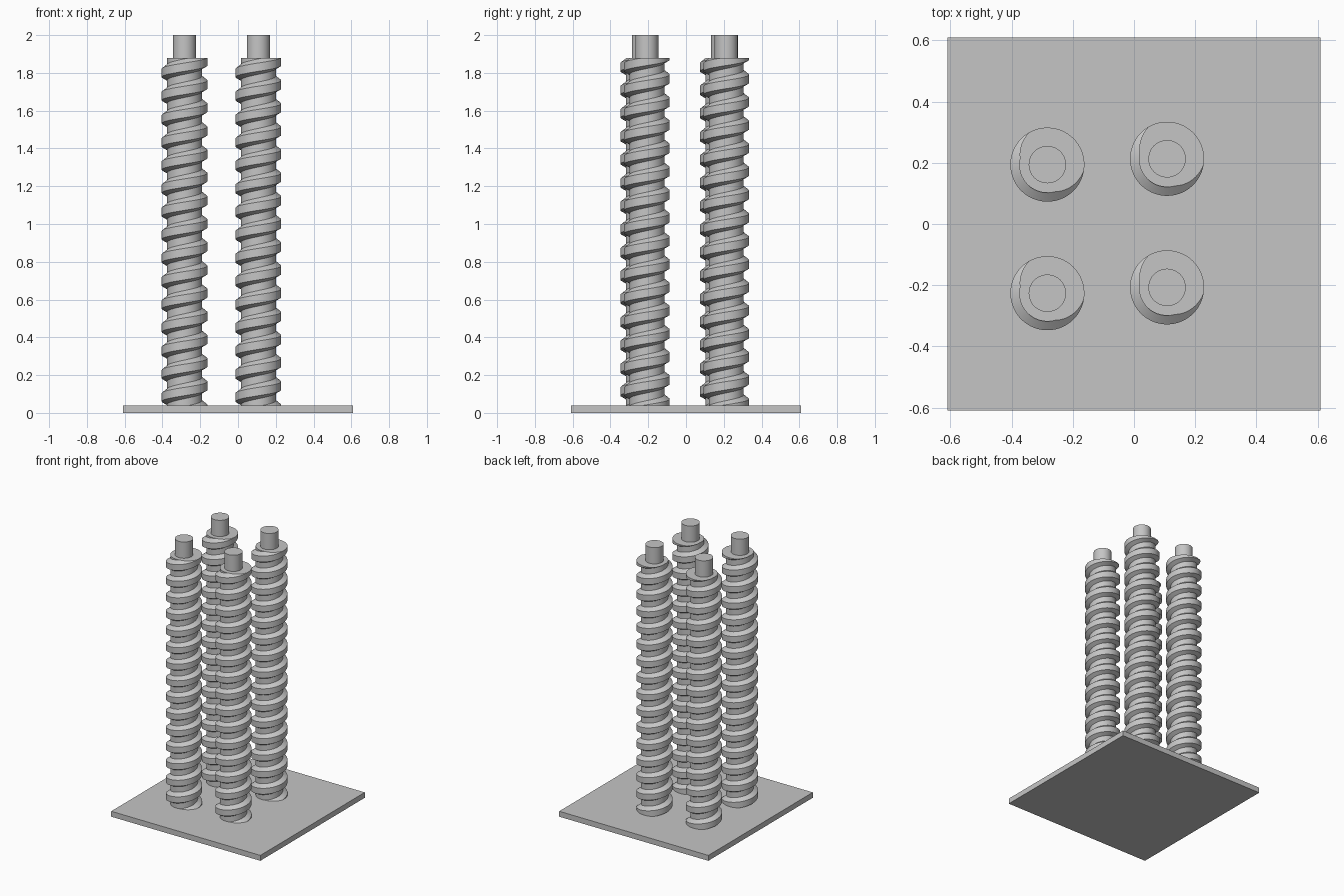
import bpy, bmesh
from math import cos, sin, tau, radians

cube = bpy.data.objects.get("Cube")
if cube:
    bpy.data.objects.remove(cube)

PLATE_TOP, THREAD_TOP, PIN_TOP = 0.04, 1.88, 2.0
CORE_R, THREAD_R, PIN_R = 0.092, 0.121, 0.061
TURNS, STEPS = 15, 64
PITCH = (THREAD_TOP - PLATE_TOP) / TURNS
CENTRES = {
    "front_right": (-0.283, -0.226), "back_right": (-0.283, 0.194),
    "front_left": (0.108, -0.207), "back_left": (0.108, 0.213),
}
# Thread section as (radius, height above the lower crest edge)
SECTION = [(CORE_R, -0.016), (THREAD_R, 0), (THREAD_R, 0.044), (CORE_R, 0.066)]

grey = bpy.data.materials.new("light_grey")
grey.use_nodes = True
colour = (0.56, 0.56, 0.56, 1)
grey.diffuse_color = colour
grey.node_tree.nodes["Principled BSDF"].inputs["Base Color"].default_value = colour


def add_object(name, mesh, location):
    obj = bpy.data.objects.new(name, mesh)
    obj.location = location
    bpy.context.collection.objects.link(obj)
    return obj


def finish(bm, name):
    bmesh.ops.recalc_face_normals(bm, faces=bm.faces[:])
    mesh = bpy.data.meshes.new(name)
    bm.to_mesh(mesh)
    bm.free()
    mesh.materials.append(grey)
    return mesh


def screw_mesh():
    """Sweep the section along a helix, then trim both ends flat."""
    bm = bmesh.new()
    rows = []
    for i in range((TURNS + 4) * STEPS + 1):
        turn = i / STEPS
        angle = turn * tau + radians(120)
        z = PLATE_TOP + (turn - 2) * PITCH
        rows.append([bm.verts.new((r * cos(angle), r * sin(angle), z + h)) for r, h in SECTION])
    for i, (a, b) in enumerate(zip(rows, rows[1:])):
        for k in range(3):
            bm.faces.new((a[k], b[k], b[k + 1], a[k + 1]))
        # Root band up to the next turn
        if i + STEPS + 1 < len(rows):
            c, d = rows[i + STEPS], rows[i + STEPS + 1]
            bm.faces.new((a[3], b[3], d[0], c[0]))
    for z, direction in ((PLATE_TOP, -1), (THREAD_TOP, 1)):
        cut = bmesh.ops.bisect_plane(
            bm, geom=bm.verts[:] + bm.edges[:] + bm.faces[:], dist=1e-6,
            plane_co=(0, 0, z), plane_no=(0, 0, direction), clear_outer=True)
        rim = [e for e in cut["geom_cut"] if isinstance(e, bmesh.types.BMEdge)]
        bmesh.ops.contextual_create(bm, geom=rim)
    return finish(bm, "screw")


def pin_mesh():
    bm = bmesh.new()
    bmesh.ops.create_cone(bm, cap_ends=True, segments=48, radius1=PIN_R,
                          radius2=PIN_R, depth=PIN_TOP - THREAD_TOP)
    return finish(bm, "pin")


def plate_mesh():
    bm = bmesh.new()
    bmesh.ops.create_cube(bm, size=1)
    bmesh.ops.scale(bm, vec=(1.22, 1.22, PLATE_TOP), verts=bm.verts[:])
    return finish(bm, "plate")


# Base plate
add_object("base_plate", plate_mesh(), (0, 0, PLATE_TOP / 2))

# Four threaded posts, each with a plain pin on top
screw, pin = screw_mesh(), pin_mesh()
rounded = []
for place, (x, y) in CENTRES.items():
    rounded.append(add_object(place + "_screw", screw, (x, y, 0)))
    rounded.append(add_object(place + "_pin", pin, (x, y, (THREAD_TOP + PIN_TOP) / 2)))

# Smooth round surfaces, sharp thread edges
bpy.ops.object.select_all(action="DESELECT")
for obj in rounded[:2]:
    obj.select_set(True)
bpy.context.view_layer.objects.active = rounded[0]
bpy.ops.object.shade_smooth_by_angle(angle=radians(25))
